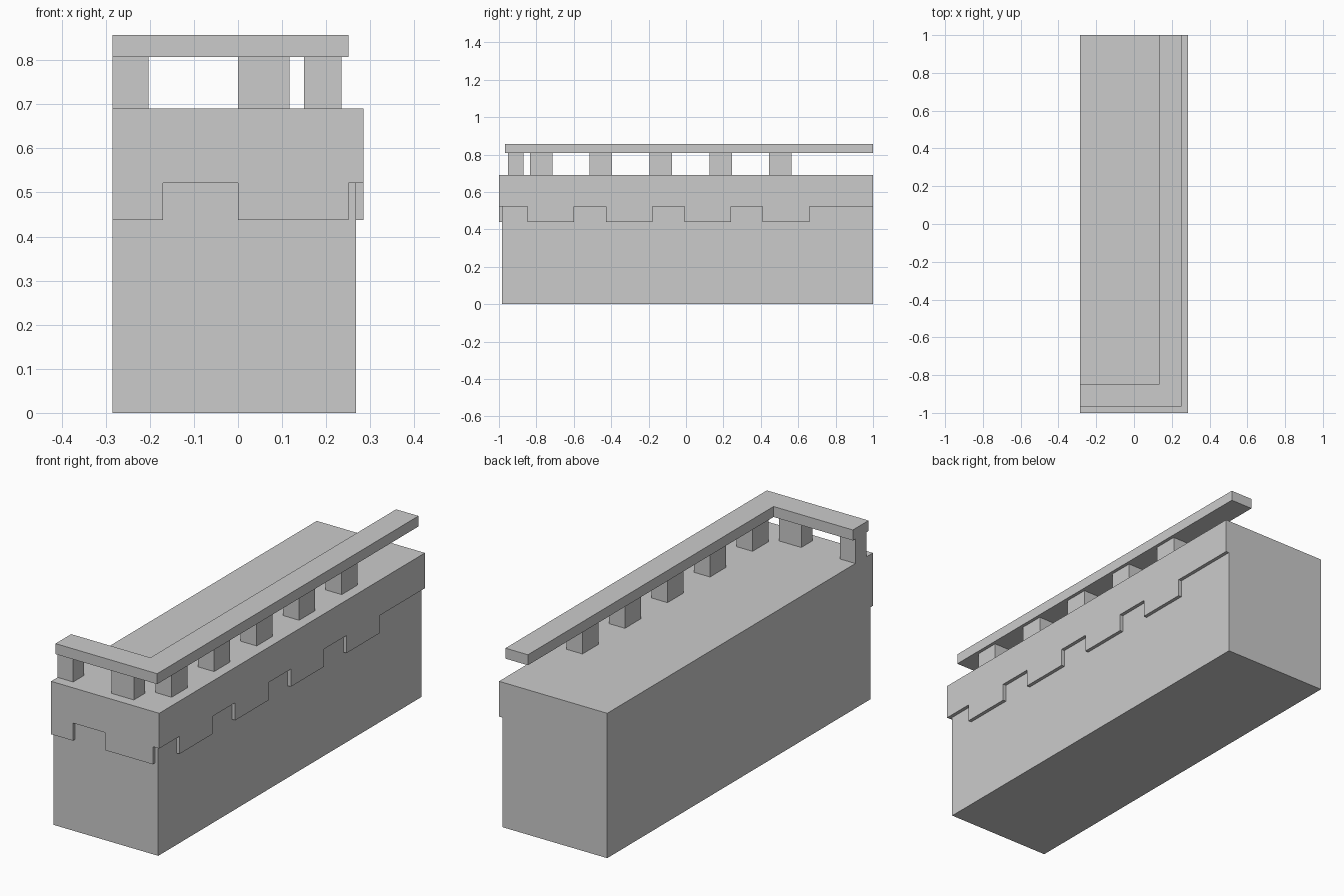
import bpy, bmesh

if "Cube" in bpy.data.objects:
    bpy.data.objects.remove(bpy.data.objects["Cube"])

LEFT, BACK = -0.285, 1.0      # flush sides, continued by a neighbouring wall
TOP = 0.69


def link(name, bm):
    bmesh.ops.recalc_face_normals(bm, faces=bm.faces)
    mesh = bpy.data.meshes.new(name)
    bm.to_mesh(mesh)
    bm.free()
    obj = bpy.data.objects.new(name, mesh)
    bpy.context.collection.objects.link(obj)
    return obj


def boxes(name, spans):
    """One object made of axis-aligned boxes: (x0, x1, y0, y1, z0, z1)."""
    bm = bmesh.new()
    for x0, x1, y0, y1, z0, z1 in spans:
        verts = bmesh.ops.create_cube(bm, size=1)["verts"]
        bmesh.ops.scale(bm, vec=(x1 - x0, y1 - y0, z1 - z0), verts=verts)
        bmesh.ops.translate(bm, vec=((x0 + x1) / 2, (y0 + y1) / 2, (z0 + z1) / 2), verts=verts)
    return link(name, bm)


def prism(name, outline, z0, z1):
    """Extrude a plan outline from z0 to z1."""
    bm = bmesh.new()
    face = bm.faces.new([bm.verts.new((x, y, z0)) for x, y in outline])
    new = bmesh.ops.extrude_face_region(bm, geom=[face])["geom"]
    bmesh.ops.translate(bm, vec=(0, 0, z1 - z0),
                        verts=[v for v in new if isinstance(v, bmesh.types.BMVert)])
    return link(name, bm)


# wall block
wall = boxes("wall", [(LEFT, 0.268, -0.983, BACK, 0, 0.6)])

# overhanging parapet band
band = boxes("parapet_band", [(LEFT, 0.285, -1, BACK, 0.522, TOP)])

# hanging tabs below the band, on the front and right side
tab_z = (0.438, 0.6)
tab_spans = [(x0, x1, -1, -0.95, *tab_z) for x0, x1 in ((LEFT, -0.17), (0, 0.251))]
for i in range(4):
    y = -0.847 + i * 0.419
    tab_spans.append((0.23, 0.285, y, y + 0.249, *tab_z))
tabs = boxes("band_tabs", tab_spans)

# fuse the masonry into one clean solid
for part in (band, tabs):
    mod = wall.modifiers.new("fuse", 'BOOLEAN')
    mod.operation, mod.solver, mod.object = 'UNION', 'EXACT', part
wall.modifiers.new("flat_faces", 'DECIMATE').decimate_type = 'DISSOLVE'
bpy.context.view_layer.update()
fused = bpy.data.meshes.new_from_object(
    wall.evaluated_get(bpy.context.evaluated_depsgraph_get()))
wall.modifiers.clear()
wall.data = fused
for part in (band, tabs):
    bpy.data.objects.remove(part)

# balusters along the right side
for i in range(5):
    y = -0.835 + i * 0.32
    boxes(f"side_baluster_{i + 1}", [(0.15, 0.235, y, y + 0.12, TOP, 0.807)])

# balusters along the front
for i, (x0, x1) in enumerate(((LEFT, -0.203), (0, 0.117))):
    boxes(f"front_baluster_{i + 1}", [(x0, x1, -0.951, -0.868, TOP, 0.807)])

# L-shaped handrail
prism("handrail", [(LEFT, -0.967), (0.251, -0.967), (0.251, BACK),
                   (0.133, BACK), (0.133, -0.849), (LEFT, -0.849)], 0.807, 0.857)
